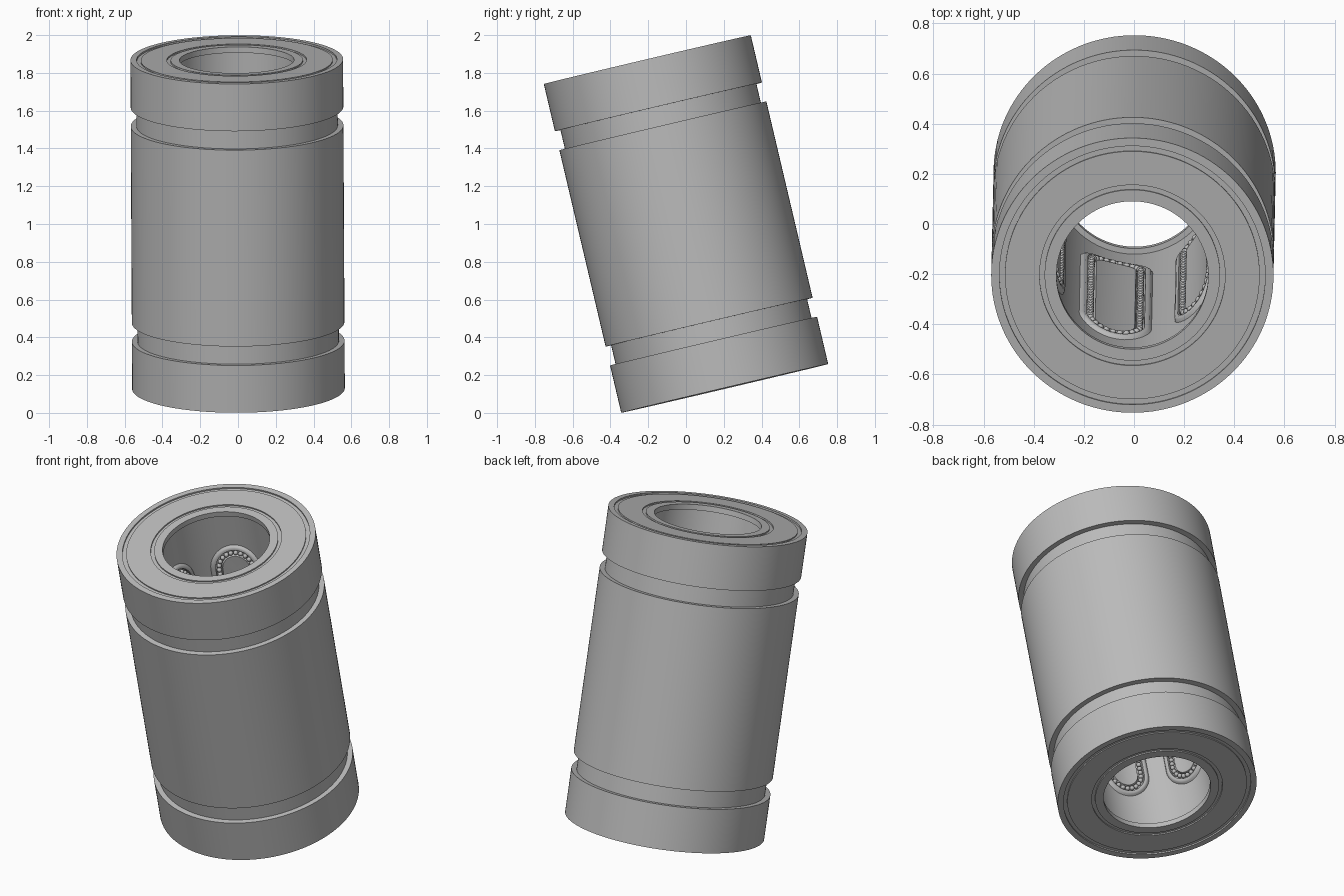
import bpy, bmesh
from math import sin, cos, pi, radians
from mathutils import Matrix, Vector

cube = bpy.data.objects.get("Cube")
if cube:
    bpy.data.objects.remove(cube)

# Whole bearing leans about its middle
POSE = (Matrix.Translation((-0.002, 0, 1)) @ Matrix.Rotation(radians(-0.3), 4, 'Y')
        @ Matrix.Rotation(radians(13.25), 4, 'X'))
SEGMENTS = 128
TRACKS = 5
TRACK_START = radians(-104)
BORE = 0.326
CAP_Z, CAP_R = 0.495, 0.15      # half straight length and end radius of a ball loop

steel = bpy.data.materials.new("steel grey")
steel.use_nodes = True
steel.diffuse_color = (0.5, 0.5, 0.5, 1)
steel.node_tree.nodes["Principled BSDF"].inputs["Base Color"].default_value = (0.5, 0.5, 0.5, 1)


def finish(name, bm, angle=30):
    mesh = bpy.data.meshes.new(name)
    bm.transform(POSE)
    bm.to_mesh(mesh)
    bm.free()
    mesh.materials.append(steel)
    obj = bpy.data.objects.new(name, mesh)
    bpy.context.collection.objects.link(obj)
    bpy.ops.object.select_all(action='DESELECT')
    obj.select_set(True)
    bpy.context.view_layer.objects.active = obj
    bpy.ops.object.shade_smooth_by_angle(angle=radians(angle))
    return obj


def lathe(name, profile):
    """Revolve a closed (radius, height) profile about the axis."""
    bm = bmesh.new()
    rings = []
    for i in range(SEGMENTS):
        a = 2 * pi * i / SEGMENTS
        rings.append([bm.verts.new((r * cos(a), r * sin(a), z)) for r, z in profile])
    n = len(profile)
    for i in range(SEGMENTS):
        p, q = rings[i], rings[(i + 1) % SEGMENTS]
        for j in range(n):
            k = (j + 1) % n
            bm.faces.new((p[j], q[j], q[k], p[k]))
    bmesh.ops.recalc_face_normals(bm, faces=bm.faces)
    return finish(name, bm)


def mirrored(half):
    return half + [(r, -z) for r, z in reversed(half)]


def on_bore(centre, u, z, r):
    a = centre + u / 0.315
    return Vector((r * cos(a), r * sin(a), z))


# Outer sleeve with two snap ring grooves and thin end rims
lathe("outer_sleeve", mirrored([
    (0.563, 0.534), (0.533, 0.534), (0.533, 0.637), (0.563, 0.637),
    (0.563, 0.894), (0.53, 0.894), (0.53, 0.885), (0.5, 0.885)]))

# End seals with a shallow ring groove and an inner lip
for name, s in (("top_seal", 1), ("bottom_seal", -1)):
    lathe(name, [(r, s * z) for r, z in (
        (0.508, 0.86), (0.508, 0.892), (0.37, 0.892), (0.37, 0.884),
        (0.35, 0.884), (0.35, 0.892), (0.303, 0.892), (0.303, 0.86))])

# Ball cage lining the bore
lathe("ball_cage", mirrored([(0.5, 0.87), (BORE, 0.87)]))

# Raised oval track pads: outer ridge, ball groove, inner pad (inset, radius)
SECTION = [(0, 0.328), (0.006, 0.314), (0.014, 0.308), (0.026, 0.308), (0.03, 0.322),
           (0.062, 0.322), (0.066, 0.307), (0.09, 0.307), (0.12, 0.307), (0.15, 0.307)]
STEPS = 20
bm = bmesh.new()
for t in range(TRACKS):
    centre = TRACK_START + 2 * pi * t / TRACKS
    loops = []
    for inset, r in SECTION:
        w = CAP_R - inset
        loop = []
        for end in (0, 1):
            for i in range(STEPS + 1):
                phi = pi * (end + i / STEPS)
                z = (CAP_Z if end == 0 else -CAP_Z) + w * sin(phi)
                loop.append(bm.verts.new(on_bore(centre, w * cos(phi), z, r)))
        loops.append(loop)
    for a, b in zip(loops, loops[1:]):
        for i in range(len(a)):
            j = (i + 1) % len(a)
            bm.faces.new((a[i], b[i], b[j], a[j]))
bmesh.ops.remove_doubles(bm, verts=bm.verts, dist=0.0002)
finish("track_pads", bm, 40)

# Balls running round every loop
BALL_R, BALL_PATH = 0.014, CAP_R - 0.046
straight, arc = 2 * CAP_Z, pi * BALL_PATH
count = int(2 * (straight + arc) / (2.05 * BALL_R))
bm = bmesh.new()
for t in range(TRACKS):
    centre = TRACK_START + 2 * pi * t / TRACKS
    for i in range(count):
        d = 2 * (straight + arc) * i / count
        side = 1 if d < straight + arc else -1
        d %= straight + arc
        if d < straight:
            u, z = BALL_PATH, d - CAP_Z
        else:
            phi = (d - straight) / BALL_PATH
            u, z = BALL_PATH * cos(phi), CAP_Z + BALL_PATH * sin(phi)
        spot = on_bore(centre, side * u, side * z, 0.313)
        bmesh.ops.create_icosphere(bm, subdivisions=2, radius=BALL_R,
                                   matrix=Matrix.Translation(spot))
finish("balls", bm, 60)
